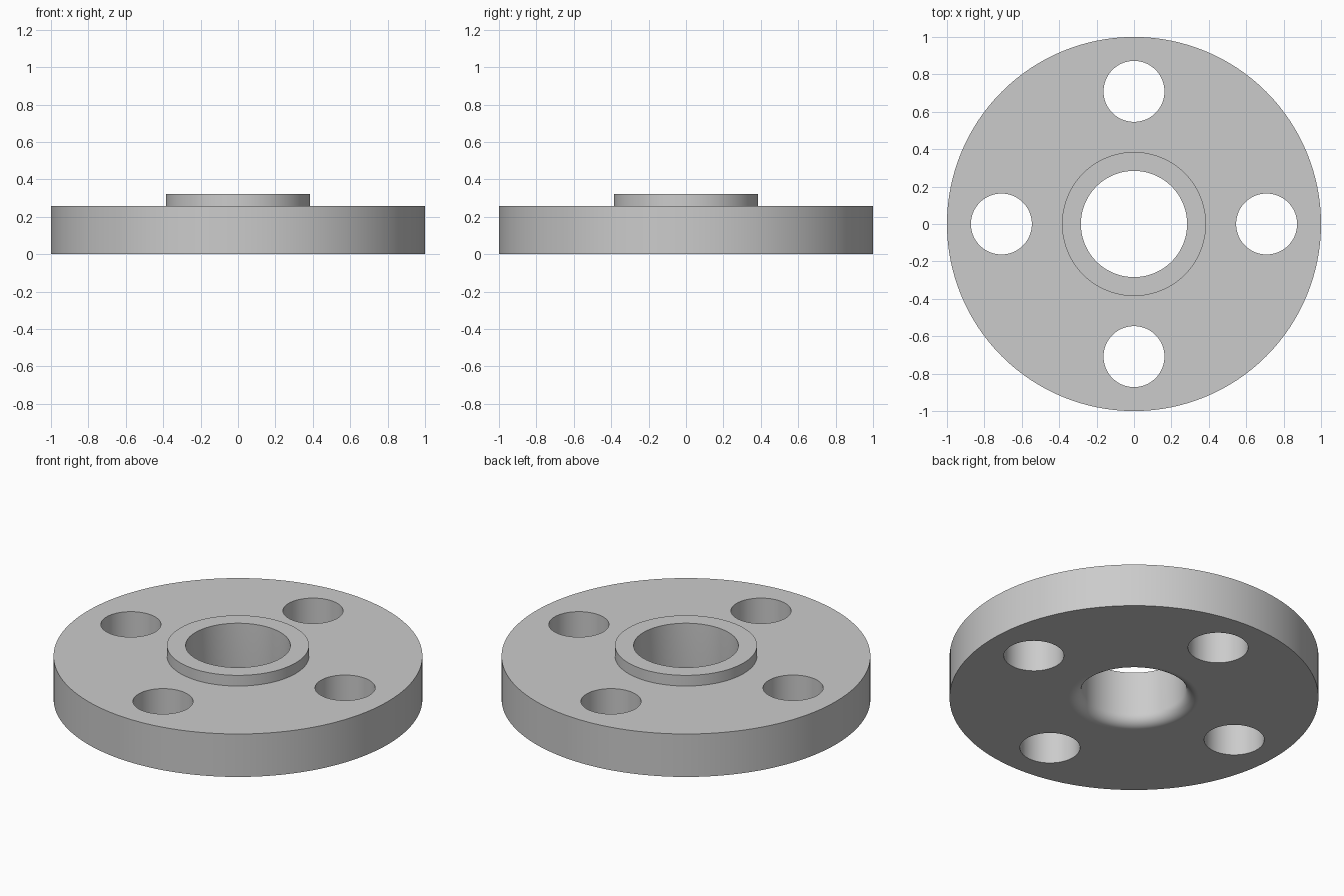
import bpy
import bmesh
from math import cos, sin, pi, radians

cube = bpy.data.objects.get("Cube")
if cube:
    bpy.data.objects.remove(cube, do_unlink=True)

# Dimensions
DISC_R, DISC_H = 1.0, 0.257
HUB_R, HUB_H = 0.385, 0.321
BORE_R, FILLET = 0.284, 0.065
BOLT_R, BOLT_CIRCLE, BOLT_COUNT = 0.163, 0.709, 4
SEGMENTS, FILLET_STEPS = 128, 10

# Plain grey metal
metal = bpy.data.materials.new("grey metal")
metal.use_nodes = True
grey = (0.6, 0.6, 0.6, 1)
metal.diffuse_color = grey
metal.node_tree.nodes["Principled BSDF"].inputs["Base Color"].default_value = grey


def lathe(name, profile, segments):
    """Revolve a closed (radius, z) profile around the z axis."""
    bm = bmesh.new()
    rings = []
    for i in range(segments):
        a = 2 * pi * i / segments
        rings.append([bm.verts.new((r * cos(a), r * sin(a), z)) for r, z in profile])
    n = len(profile)
    for i, ring in enumerate(rings):
        following = rings[(i + 1) % segments]
        for j in range(n):
            k = (j + 1) % n
            bm.faces.new((ring[j], following[j], following[k], ring[k]))
    bmesh.ops.recalc_face_normals(bm, faces=bm.faces)
    mesh = bpy.data.meshes.new(name)
    bm.to_mesh(mesh)
    bm.free()
    mesh.materials.append(metal)
    obj = bpy.data.objects.new(name, mesh)
    bpy.context.collection.objects.link(obj)
    return obj


# Disc, raised hub and bore, with a rounded lower bore edge
fillet = []
for s in range(FILLET_STEPS + 1):
    a = pi / 2 * s / FILLET_STEPS
    fillet.append((BORE_R + FILLET * (1 - cos(a)), FILLET * (1 - sin(a))))
profile = fillet + [
    (BORE_R + FILLET + 0.005, 0),  # narrow ring keeps the underside shading flat
    (DISC_R, 0),
    (DISC_R, DISC_H),
    (HUB_R, DISC_H),
    (HUB_R, HUB_H),
    (BORE_R, HUB_H),
]
flange = lathe("flange", profile, SEGMENTS)

# Four bolt holes, cut in one pass
bm = bmesh.new()
for i in range(BOLT_COUNT):
    a = 2 * pi * i / BOLT_COUNT
    made = bmesh.ops.create_cone(bm, cap_ends=True, segments=64,
                                 radius1=BOLT_R, radius2=BOLT_R, depth=1)
    bmesh.ops.translate(bm, verts=made["verts"],
                        vec=(BOLT_CIRCLE * cos(a), BOLT_CIRCLE * sin(a), 0.1))
cutter_mesh = bpy.data.meshes.new("bolt_hole_cutter")
bm.to_mesh(cutter_mesh)
bm.free()
cutter_mesh.materials.append(metal)
cutter = bpy.data.objects.new("bolt_hole_cutter", cutter_mesh)
bpy.context.collection.objects.link(cutter)
cutter.hide_render = True

holes = flange.modifiers.new("bolt_holes", "BOOLEAN")
holes.operation = "DIFFERENCE"
holes.solver = "EXACT"
holes.object = cutter

bpy.ops.object.select_all(action="DESELECT")
flange.select_set(True)
bpy.context.view_layer.objects.active = flange
bpy.ops.object.modifier_apply(modifier=holes.name)
bpy.data.objects.remove(cutter, do_unlink=True)

# Smooth round walls, crisp rims
bpy.ops.object.shade_smooth_by_angle(angle=radians(30))
